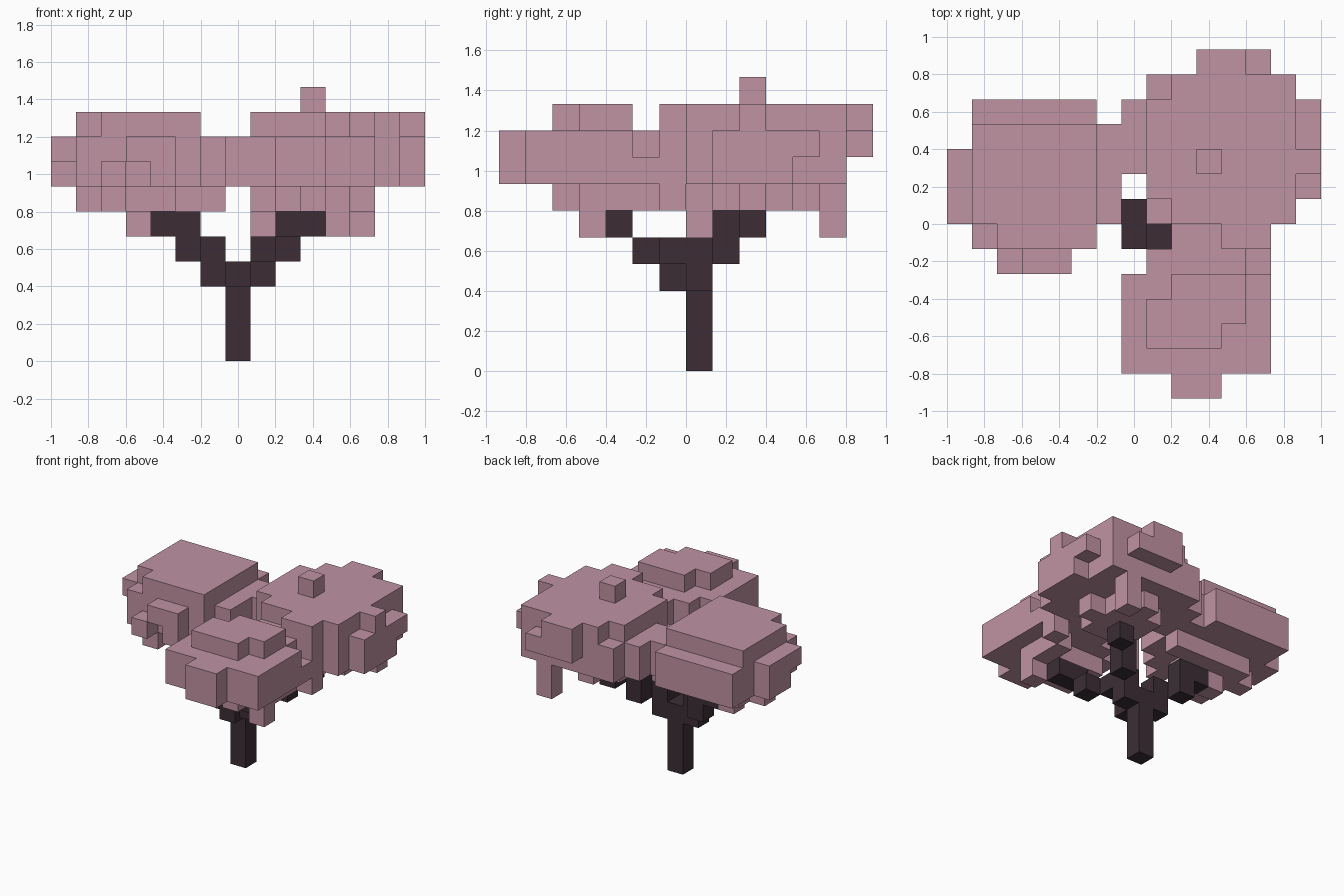
import bpy
import bmesh
from mathutils import Vector

UNIT = 2 / 15                                  # edge length of one block
ORIGIN = Vector((-7.5, -7.0, 0.0))             # grid corner, in blocks

if "Cube" in bpy.data.objects:
    bpy.data.objects.remove(bpy.data.objects["Cube"], do_unlink=True)


def make_material(name, color):
    material = bpy.data.materials.new(name)
    material.use_nodes = True
    material.diffuse_color = color
    material.node_tree.nodes["Principled BSDF"].inputs["Base Color"].default_value = color
    return material


def fill(blocks):
    """Expand (x range, y range, z range) blocks into a set of grid cells."""
    cells = set()
    for (x0, x1), (y0, y1), (z0, z1) in blocks:
        cells |= {(x, y, z) for x in range(x0, x1) for y in range(y0, y1) for z in range(z0, z1)}
    return cells


def cell(x, y, z, height=1):
    """A single column of blocks standing at one grid position."""
    return ((x, x + 1), (y, y + 1), (z, z + height))


def build_voxels(name, cells, material):
    """Make one mesh from the exposed sides of the cells."""
    bm = bmesh.new()
    for position in cells:
        center = Vector(position) + Vector((0.5, 0.5, 0.5))
        for axis in range(3):
            for sign in (-1, 1):
                neighbour = list(position)
                neighbour[axis] += sign
                if tuple(neighbour) in cells:
                    continue
                normal, side = Vector(), Vector()
                normal[axis] = sign / 2
                side[(axis + 1) % 3] = 0.5
                up = normal.cross(side) * 2
                corners = (-side - up, side - up, side + up, up - side)
                bm.faces.new([bm.verts.new((center + normal + c + ORIGIN) * UNIT) for c in corners])
    bmesh.ops.remove_doubles(bm, verts=bm.verts, dist=UNIT / 100)
    mesh = bpy.data.meshes.new(name)
    bm.to_mesh(mesh)
    bm.free()
    mesh.materials.append(material)
    obj = bpy.data.objects.new(name, mesh)
    bpy.context.collection.objects.link(obj)
    return obj


blossom = make_material("dusty pink leaves", (0.527, 0.292, 0.366, 1.0))
bark = make_material("dark bark", (0.045, 0.027, 0.036, 1.0))

# Trunk with three stepped branches
trunk = [cell(7, 7, 0, height=4)]
left_branch = [cell(6, 7, 3, height=2), cell(5, 8, 4, height=2), cell(4, 8, 5)]
back_branch = [cell(8, 7, 3, height=2), cell(9, 8, 4, height=2), cell(10, 9, 5)]
front_branch = [cell(7, 6, 3), cell(8, 6, 4), cell(9, 5, 4), cell(9, 4, 5), cell(10, 4, 5)]
build_voxels("trunk_and_branches", fill(trunk + left_branch + back_branch + front_branch), bark)

# Leaf cluster on the -x side
west_leaves = [
    ((1, 6), (6, 12), (7, 9)),                 # main body
    ((2, 6), (6, 11), (9, 10)),                # crown
    ((1, 2), (7, 11), (9, 10)),
    ((0, 1), (7, 10), (8, 9)),                 # outer side
    ((0, 1), (8, 10), (7, 8)),
    ((6, 7), (7, 11), (7, 9)),                 # inner side
    ((3, 5), (5, 6), (8, 9)),                  # front lumps
    cell(2, 5, 7), cell(4, 5, 7),
    ((2, 5), (7, 10), (6, 7)),                 # underside
    cell(2, 6, 6), cell(1, 8, 6), cell(5, 9, 6), cell(6, 9, 6),
    cell(3, 8, 5),
]
build_voxels("left_side_leaves", fill(west_leaves), blossom)

# Leaf cluster at the back
back_leaves = [
    ((8, 14), (8, 13), (7, 9)),                # main body
    ((9, 14), (7, 8), (7, 10)),
    ((9, 14), (8, 13), (9, 10)),               # crown
    ((8, 9), (8, 12), (9, 10)),
    ((11, 13), (6, 7), (7, 10)),
    ((10, 12), (13, 14), (8, 10)),             # rear lumps
    cell(12, 13, 8),
    ((7, 8), (9, 12), (7, 9)),                 # inner side
    ((14, 15), (8, 12), (8, 9)),               # outer side
    ((14, 15), (8, 11), (7, 8)),
    cell(14, 9, 9),
    cell(10, 9, 10),                           # single block on top
    ((9, 12), (8, 11), (6, 7)),                # underside
    cell(8, 7, 5, height=3), cell(12, 12, 5, height=2),
    cell(12, 9, 6), cell(10, 11, 6), cell(12, 6, 6),
]
build_voxels("back_leaves", fill(back_leaves), blossom)

# Leaf cluster at the front
front_leaves = [
    ((7, 13), (1, 5), (7, 9)),                 # main body
    ((9, 11), (0, 1), (7, 9)),                 # front lump
    ((8, 12), (5, 6), (7, 9)),                 # link to the back cluster
    cell(12, 5, 7),
    ((9, 11), (6, 7), (7, 9)),
    ((9, 12), (4, 5), (9, 10)),                # crown
    ((8, 12), (3, 4), (9, 10)),
    ((8, 11), (2, 3), (9, 10)),
    ((9, 12), (3, 5), (6, 7)),                 # underside
    cell(10, 2, 6), cell(8, 4, 6), cell(11, 5, 6),
    cell(11, 3, 5),
]
build_voxels("front_leaves", fill(front_leaves), blossom)
